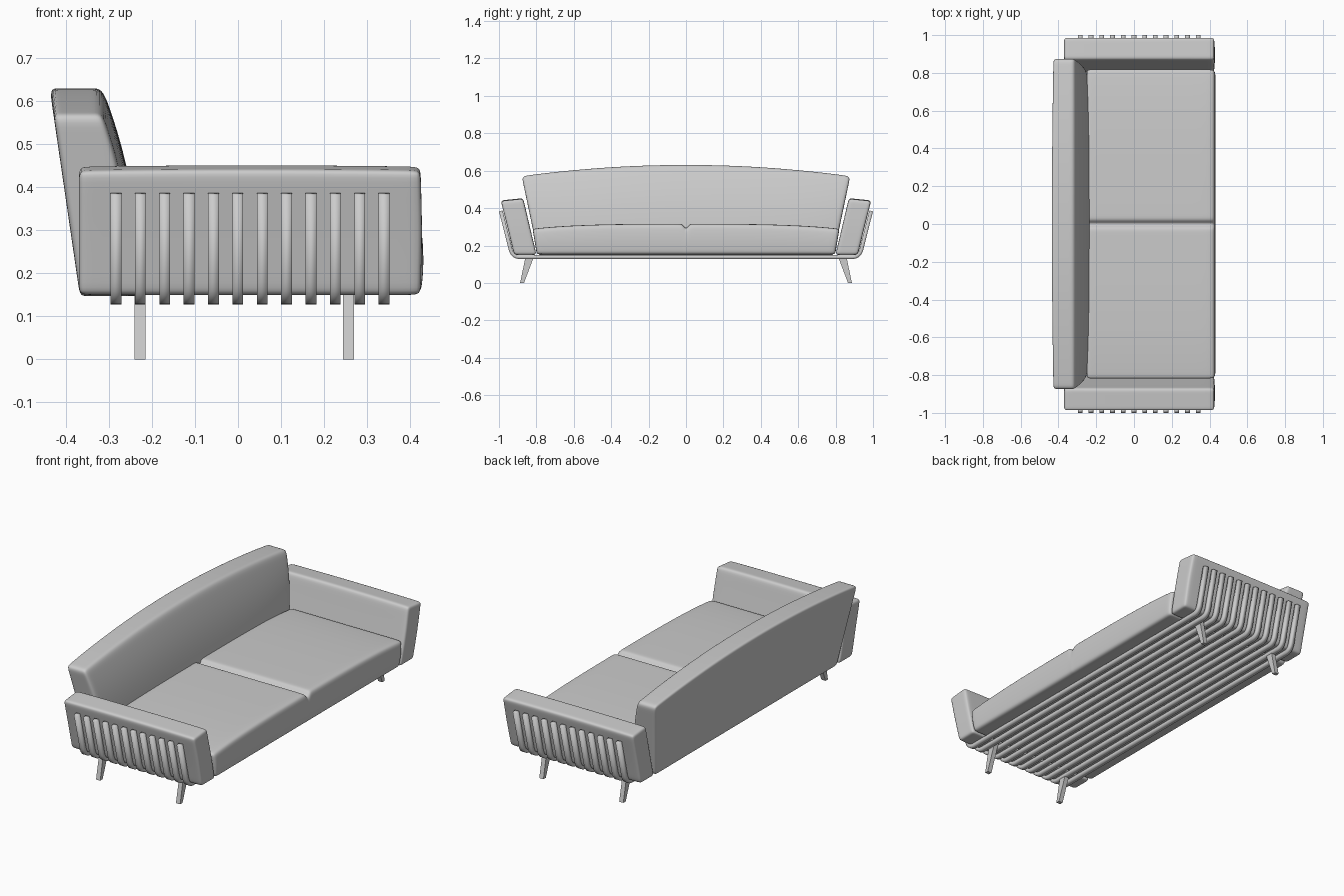
import bpy, bmesh

if "Cube" in bpy.data.objects:
    bpy.data.objects.remove(bpy.data.objects["Cube"])


def finish(name, bm, smooth=True):
    bmesh.ops.recalc_face_normals(bm, faces=bm.faces)
    me = bpy.data.meshes.new(name)
    bm.to_mesh(me)
    bm.free()
    for p in me.polygons:
        p.use_smooth = smooth
    ob = bpy.data.objects.new(name, me)
    bpy.context.collection.objects.link(ob)
    return ob


def cushion(name, xs, ys, zs, warp):
    """Box cage with support loops at the given stations, warped and subdivided."""
    bm = bmesh.new()
    st = (xs, ys, zs)
    cache = {}

    def vert(idx):
        if idx not in cache:
            cache[idx] = bm.verts.new(warp(*(st[a][idx[a]] for a in range(3))))
        return cache[idx]

    for axis in range(3):
        a, b = [k for k in range(3) if k != axis]
        for side in (0, len(st[axis]) - 1):
            for i in range(len(st[a]) - 1):
                for j in range(len(st[b]) - 1):
                    quad = []
                    for di, dj in ((0, 0), (1, 0), (1, 1), (0, 1)):
                        idx = [side] * 3
                        idx[a], idx[b] = i + di, j + dj
                        quad.append(vert(tuple(idx)))
                    bm.faces.new(quad)
    ob = finish(name, bm)
    sub = ob.modifiers.new("Subdivision", 'SUBSURF')
    sub.levels = sub.render_levels = 2
    return ob


def mirrored(half):
    return [-v for v in reversed(half) if v > 0] + half


# Seat: one pad with a shallow central crease on top
def seat_warp(x, t, s):
    top = 0.316 - 0.027 * abs(t) ** 4
    if t == 0:
        top -= 0.032
    z = 0.152 + s * (top - 0.152)
    y = t * (0.797 + (z - 0.15) * 0.17)
    bulge = 0.008 * (1 - (2 * s - 1) ** 2) if x > 0.3 else 0
    return x + bulge, y, z


cushion("seat", [-0.25, -0.225, -0.1, 0.15, 0.385, 0.424],
        mirrored([0, 0.022, 0.05, 0.2, 0.5, 0.8, 0.965, 1]),
        [0, 0.16, 0.5, 0.8, 1], seat_warp)


# Backrest: reclined, crowned along the top and fuller in the middle
def back_warp(u, t, s):
    top = 0.632 - 0.062 * t * t
    z = 0.147 + s * (top - 0.147)
    y = t * (0.79 + (z - 0.15) * 0.21)
    rear = -0.368 - 0.146 * (z - 0.15)
    front = -0.226 - 0.09 * s ** 2.2 - 0.02 * t ** 4 * (1 - s * s)
    return rear + u * (front - rear), y, z


cushion("backrest", [0, 0.17, 0.5, 0.8, 1],
        mirrored([0, 0.25, 0.5, 0.75, 0.9, 0.955, 1]),
        [0, 0.06, 0.3, 0.55, 0.75, 0.91, 1], back_warp)

# Arms: slabs leaning outwards
for side, label in ((-1, "left"), (1, "right")):
    def arm_warp(x, t, z):
        bow = 0.004 if x > 0.4 and 0.2 < z < 0.4 else 0
        y = 0.799 + t + (z - 0.15) * 0.24
        dome = 0.004 * (1 - ((x - 0.03) / 0.4) ** 2) if z > 0.43 else 0
        tilt = -0.1 * t + 0.004 if z > 0.4 else 0
        return x + bow, side * y, z + tilt + dome

    cushion(label + "_arm", [-0.37, -0.342, -0.15, 0.2, 0.397, 0.425],
            [0, 0.026, 0.06, 0.094, 0.12],
            [0.15, 0.18, 0.3, 0.418, 0.446], arm_warp)

# Slats: bent strips running under the seat and up both arms
p0, p1, p2 = (0.939, 0.182), (0.928, 0.138), (0.888, 0.138)
half = [(0.99, 0.385)]
for i in range(9):
    t = i / 8
    half.append(tuple((1 - t) ** 2 * a + 2 * t * (1 - t) * b + t * t * c
                      for a, b, c in zip(p0, p1, p2)))
path = half + [(-y, z) for y, z in reversed(half)]
bm = bmesh.new()
rows = [[bm.verts.new((-0.284 + dx, y, z)) for dx in (-0.0125, 0.0125)] for y, z in path]
for r, q in zip(rows, rows[1:]):
    bm.faces.new((r[0], r[1], q[1], q[0]))
slats = finish("slats", bm, smooth=False)
sol = slats.modifiers.new("Thickness", 'SOLIDIFY')
sol.thickness, sol.offset, sol.use_even_offset = 0.02, 0, True
arr = slats.modifiers.new("Repeat", 'ARRAY')
arr.count = 12
arr.use_relative_offset = False
arr.use_constant_offset = True
arr.constant_offset_displace = (0.0567, 0, 0)
bpy.context.view_layer.objects.active = slats
slats.select_set(True)
bpy.ops.object.shade_smooth_by_angle()

# Legs: tapered and splayed outwards
for x, xl in ((-0.228, "rear"), (0.257, "front")):
    for side, yl in ((-1, "left"), (1, "right")):
        bm = bmesh.new()
        rings = []
        for ya, yb, z in ((0.866, 0.887, 0), (0.808, 0.855, 0.153)):
            rings.append([bm.verts.new((x + dx, side * y, z)) for dx, y in
                          ((-0.0125, ya), (0.0125, ya), (0.0125, yb), (-0.0125, yb))])
        bm.faces.new(rings[0])
        bm.faces.new(rings[1])
        for i in range(4):
            j = (i + 1) % 4
            bm.faces.new((rings[0][i], rings[0][j], rings[1][j], rings[1][i]))
        finish(f"{xl}_{yl}_leg", bm, smooth=False)
